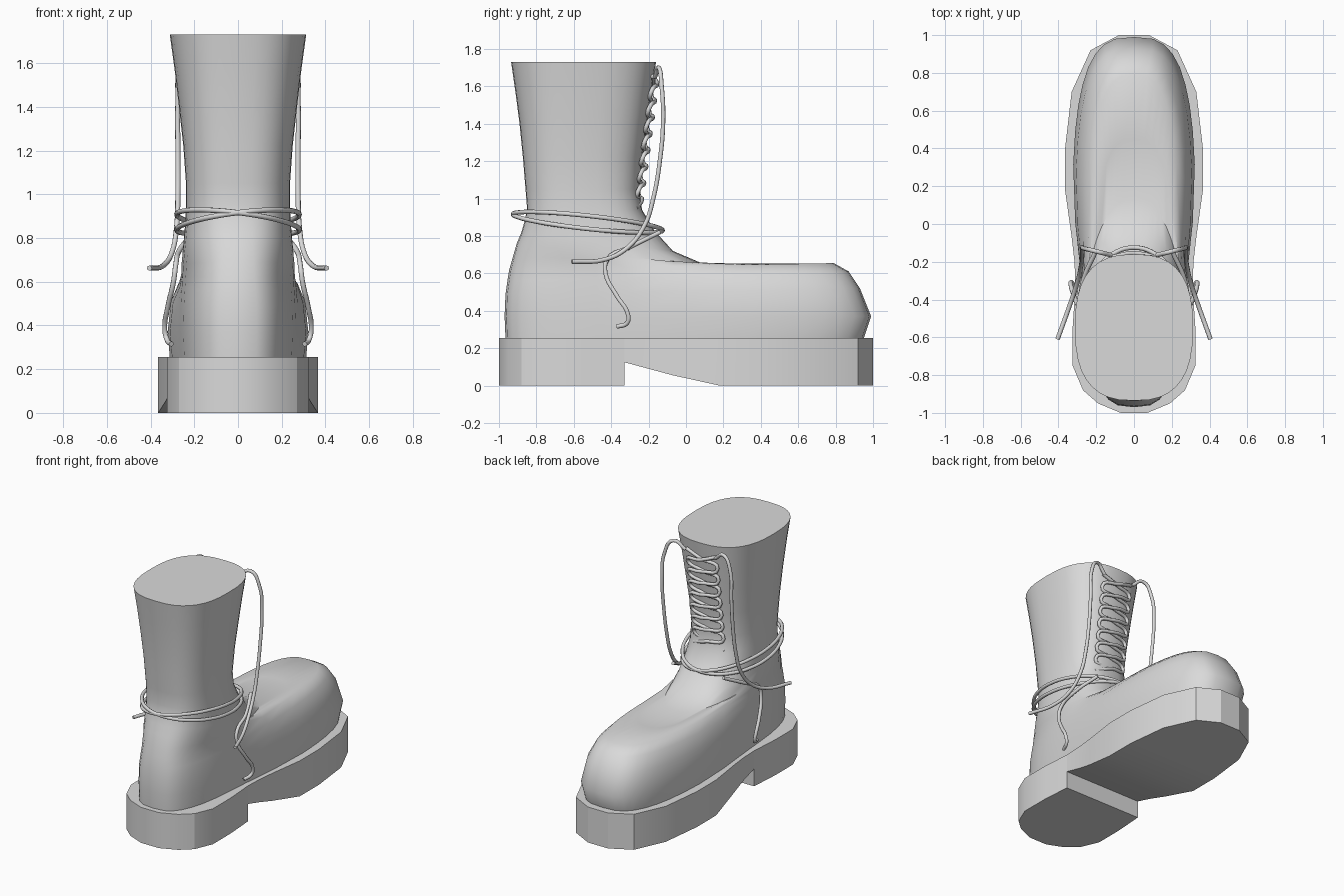
import bpy, bmesh
from math import sin, cos, pi, copysign

cube = bpy.data.objects.get("Cube")
if cube:
    bpy.data.objects.remove(cube, do_unlink=True)

grey = bpy.data.materials.new("plain grey")
grey.use_nodes = True
GREY = (0.7, 0.7, 0.7, 1)
grey.diffuse_color = GREY
grey.node_tree.nodes["Principled BSDF"].inputs["Base Color"].default_value = GREY


def loft(name, rings, angle):
    """Skin a list of equal-length closed rings and cap both ends."""
    bm = bmesh.new()
    rows = [[bm.verts.new(p) for p in ring] for ring in rings]
    n = len(rows[0])
    for a, b in zip(rows, rows[1:]):
        for i in range(n):
            j = (i + 1) % n
            bm.faces.new((a[i], a[j], b[j], b[i]))
    bm.faces.new(rows[0])
    bm.faces.new(rows[-1])
    bmesh.ops.recalc_face_normals(bm, faces=bm.faces)
    mesh = bpy.data.meshes.new(name)
    bm.to_mesh(mesh)
    bm.free()
    ob = bpy.data.objects.new(name, mesh)
    bpy.context.collection.objects.link(ob)
    mesh.materials.append(grey)
    bpy.ops.object.select_all(action='DESELECT')
    ob.select_set(True)
    bpy.context.view_layer.objects.active = ob
    bpy.ops.object.shade_smooth_by_angle(angle=angle)
    return ob


def lace(name, points, cyclic=False):
    """Round cord running smoothly through the points."""
    curve = bpy.data.curves.new(name, 'CURVE')
    curve.dimensions = '3D'
    curve.bevel_depth = 0.012
    curve.bevel_resolution = 2
    curve.resolution_u = 5
    curve.use_fill_caps = True
    spline = curve.splines.new('BEZIER')
    spline.bezier_points.add(len(points) - 1)
    for bp, p in zip(spline.bezier_points, points):
        bp.co = p
        bp.handle_left_type = bp.handle_right_type = 'AUTO'
    spline.use_cyclic_u = cyclic
    curve.materials.append(grey)
    ob = bpy.data.objects.new(name, curve)
    bpy.context.collection.objects.link(ob)
    return ob


# Sole: rectangular sections (y, half width, underside height)
SOLE_TOP = 0.255


def sole(name, stations):
    loft(name, [[(-w, y, z), (w, y, z), (w, y, SOLE_TOP), (-w, y, SOLE_TOP)]
                for y, w, z in stations], 0.45)


sole("heel_block", [(-1, .07, 0), (-.95, .19, 0), (-.88, .27, 0),
                    (-.75, .325, 0), (-.55, .325, 0), (-.33, .31, 0)])
sole("front_sole", [(-.33, .31, .125), (-.2, .315, .09), (-.07, .33, .055),
                    (.18, .365, 0), (.4, .365, 0), (.7, .33, 0),
                    (.92, .23, 0), (1, .08, 0)])


# Upper: tilted rounded loops that climb the toe, retreat over the instep
# and continue up the shaft
def upper_ring(back_y, back_z, front_y, front_z, heel_w, fore_w, power, n=36):
    ring = []
    mid, half = (back_y + front_y) / 2, (front_y - back_y) / 2
    for i in range(n):
        s, c = sin(2 * pi * i / n), cos(2 * pi * i / n)
        along = copysign(abs(s) ** (2 / power), s)
        across = copysign(abs(c) ** (2 / power), c)
        y = mid + half * along
        t = min(max((y + .45) / .7, 0), 1)
        t = t * t * (3 - 2 * t)
        w = heel_w + (fore_w - heel_w) * t
        ring.append((w * across, y, back_z + (front_z - back_z) * (along + 1) / 2))
    return ring


UPPER = [
    (-.965, .25, .95, .25, .27, .315, 3),
    (-.97, .37, .99, .37, .275, .325, 3),
    (-.965, .49, .93, .52, .272, .31, 3),
    (-.955, .56, .87, .61, .268, .275, 2.9),
    (-.945, .62, .79, .655, .265, .235, 2.8),
    (-.925, .69, .45, .645, .262, .2, 2.7),
    (-.905, .76, .13, .635, .258, .19, 2.6),
    (-.88, .82, -.07, .72, .25, .22, 2.6),
    (-.86, .89, -.17, .83, .242, .235, 2.6),
    (-.85, .95, -.235, .94, .238, .238, 2.6),
    (-.858, 1.05, -.25, 1.05, .238, .238, 2.6),
    (-.872, 1.22, -.235, 1.22, .25, .25, 2.6),
    (-.89, 1.4, -.21, 1.4, .27, .27, 2.6),
    (-.912, 1.57, -.185, 1.57, .29, .29, 2.6),
    (-.935, 1.73, -.16, 1.73, .312, .312, 2.6),
]
loft("boot_upper", [upper_ring(*r) for r in UPPER], 0.9)


# Lacing up the shaft front, free strands and ankle wraps, on both sides
def front_y(z):
    return -.25 + (z - 1.05) * .13


STEPS = 9
for side, label in ((1, "left"), (-1, "right")):
    zigzag = []
    for i in range(STEPS):
        z = .95 + i * .088
        x = side * .12 * (-1) ** i
        zigzag.append((x, front_y(z) - .005, z))
        if i < STEPS - 1:
            zm = z + .044
            zigzag.append((0, front_y(zm) + .012 + side * .01 * (-1) ** i, zm))
    lace("lacing_" + label, zigzag)

    lace("long_strand_" + label, [(side * x, y, z) for x, y, z in (
        (.12, -.165, 1.65), (.2, -.145, 1.7), (.262, -.13, 1.6),
        (.275, -.122, 1.42), (.275, -.14, 1.2), (.275, -.175, 1.0),
        (.28, -.22, .86), (.3, -.31, .74), (.34, -.43, .675), (.405, -.61, .662))])

    lace("short_strand_" + label, [(side * x, y, z) for x, y, z in (
        (.2, -.14, .82), (.27, -.3, .74), (.285, -.42, .675),
        (.295, -.43, .6), (.322, -.37, .48), (.335, -.31, .38),
        (.325, -.315, .335), (.305, -.37, .315))])

    wrap = []
    for i in range(16):
        a = 2 * pi * i / 16
        wrap.append((.28 * cos(a), -.525 + .4 * sin(a),
                     .873 - .043 * sin(a) + side * .035 * cos(a)))
    lace("ankle_wrap_" + label, wrap, cyclic=True)
